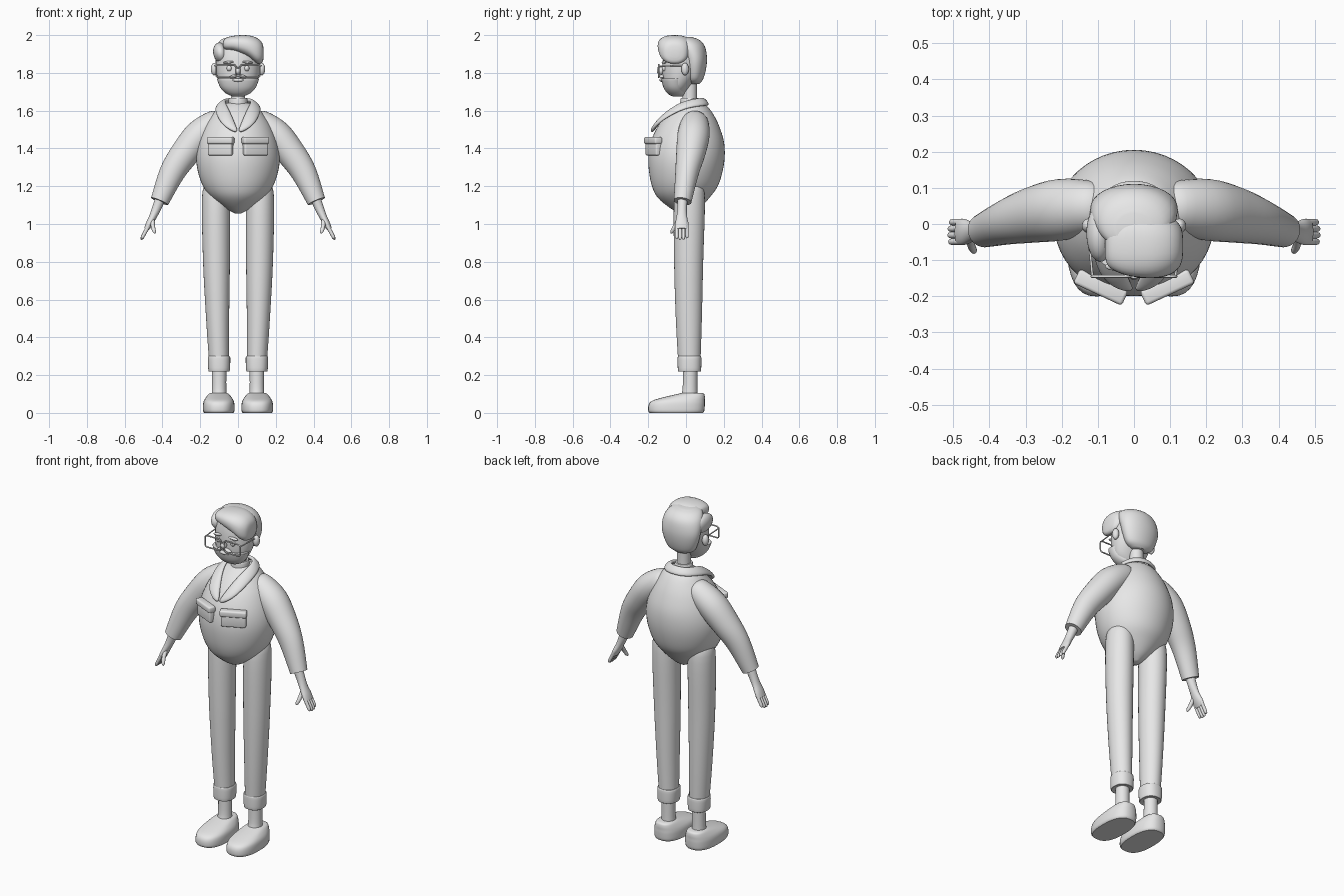
import bpy, bmesh, math
from mathutils import Vector as V

cube = bpy.data.objects.get("Cube")
if cube:
    bpy.data.objects.remove(cube)

GREY = bpy.data.materials.new("plain grey")
GREY.use_nodes = True
GREY.diffuse_color = (0.8, 0.8, 0.8, 1)
GREY.node_tree.nodes["Principled BSDF"].inputs["Base Color"].default_value = (0.8, 0.8, 0.8, 1)


def finish(ob, mirror=False, angle=40):
    ob.data.materials.clear()
    ob.data.materials.append(GREY)
    bpy.ops.object.select_all(action='DESELECT')
    ob.select_set(True)
    bpy.context.view_layer.objects.active = ob
    bpy.ops.object.shade_smooth_by_angle(angle=math.radians(angle))
    if mirror:
        ob.modifiers.new("mirror", 'MIRROR').use_mirror_merge = False
    return ob


def from_bmesh(name, bm, mirror=False, angle=40):
    bmesh.ops.recalc_face_normals(bm, faces=bm.faces)
    me = bpy.data.meshes.new(name)
    bm.to_mesh(me)
    bm.free()
    ob = bpy.data.objects.new(name, me)
    bpy.context.collection.objects.link(ob)
    return finish(ob, mirror, angle)


def catmull(a, b, c, d, t):
    return 0.5 * (2 * b + (c - a) * t + (2 * a - 5 * b + 4 * c - d) * t * t
                  + (3 * b - a - 3 * c + d) * t ** 3)


def loft(name, rings, mirror=False, power=2, n=32, steps=4):
    """Skin smoothly interpolated rings, each (centre, u axis, v axis)."""
    ext = [rings[0]] + rings + [rings[-1]]
    dense = []
    for i in range(len(rings) - 1):
        for s in range(steps):
            dense.append([catmull(*(ext[i + k][j] for k in range(4)), s / steps) for j in range(3)])
    dense.append(rings[-1])
    bm = bmesh.new()
    rows = []
    for c, u, v in dense:
        row = []
        for k in range(n):
            a = math.tau * k / n
            co, si = math.cos(a), math.sin(a)
            row.append(bm.verts.new(c + u * math.copysign(abs(co) ** (2 / power), co)
                                    + v * math.copysign(abs(si) ** (2 / power), si)))
        rows.append(row)
    for r, q in zip(rows, rows[1:]):
        for k in range(n):
            bm.faces.new((r[k], r[(k + 1) % n], q[(k + 1) % n], q[k]))
    bm.faces.new(rows[0])
    bm.faces.new(rows[-1])
    return from_bmesh(name, bm, mirror)


def stack(name, rows, cx=0.0, **kw):
    """Upright form from rows of (z, half width, front y, back y)."""
    return loft(name, [(V((cx, (f + b) / 2, z)), V((h, 0, 0)), V((0, (b - f) / 2, 0)))
                       for z, h, f, b in rows], **kw)


def limb(name, rows, **kw):
    """Tube through rows of (x, y, z, radius, depth radius)."""
    pts = [V(r[:3]) for r in rows]
    rings = []
    for i, r in enumerate(rows):
        t = pts[min(i + 1, len(pts) - 1)] - pts[max(i - 1, 0)]
        u = V((0, 1, 0)).cross(t).normalized()
        rings.append((pts[i], u * r[3], t.cross(u).normalized() * r[4]))
    return loft(name, rings, **kw)


def ball(name, loc, size, mirror=False, tilt=0):
    bm = bmesh.new()
    bmesh.ops.create_uvsphere(bm, u_segments=24, v_segments=14, radius=1)
    bmesh.ops.scale(bm, vec=size, verts=bm.verts)
    ca, sa = math.cos(tilt), math.sin(tilt)
    for v in bm.verts:
        x, y, z = v.co
        v.co = V((x * ca + z * sa, y, z * ca - x * sa)) + V(loc)
    return from_bmesh(name, bm, mirror)


def plate(name, loc, size, turn):
    bm = bmesh.new()
    bmesh.ops.create_cube(bm, size=1)
    bmesh.ops.scale(bm, vec=size, verts=bm.verts)
    bmesh.ops.bevel(bm, geom=bm.edges[:], offset=0.009, segments=3, affect='EDGES', profile=0.5)
    ca, sa = math.cos(turn), math.sin(turn)
    for v in bm.verts:
        x, y, z = v.co
        v.co = V((x * ca - y * sa, x * sa + y * ca, z)) + V(loc)
    return from_bmesh(name, bm, True)


def wire(name, pts, radius, closed=False, mirror=False):
    cu = bpy.data.curves.new(name, 'CURVE')
    cu.dimensions = '3D'
    cu.bevel_depth = radius
    cu.use_fill_caps = True
    sp = cu.splines.new('POLY')
    sp.points.add(len(pts) - 1)
    for p, co in zip(sp.points, pts):
        p.co = (*co, 1)
    sp.use_cyclic_u = closed
    ob = bpy.data.objects.new(name, cu)
    bpy.context.collection.objects.link(ob)
    bpy.ops.object.select_all(action='DESELECT')
    ob.select_set(True)
    bpy.context.view_layer.objects.active = ob
    bpy.ops.object.convert(target='MESH')
    return finish(bpy.context.view_layer.objects.active, mirror)


# Round jacket body
stack("jacket_body", [(1.055, .015, -.03, .03), (1.085, .07, -.085, .075), (1.14, .14, -.15, .125),
                      (1.2, .185, -.18, .168), (1.28, .213, -.196, .194), (1.36, .221, -.199, .205),
                      (1.44, .207, -.185, .2), (1.52, .175, -.147, .175), (1.58, .135, -.1, .145),
                      (1.62, .1, -.055, .115), (1.64, .06, -.025, .085)], n=48)

# Collar and lapels, one side mirrored
bm = bmesh.new()
edges = [((0, .085, 1.665), (0, .125, 1.63)), ((.05, .074, 1.662), (.075, .106, 1.627)),
         ((.07, .02, 1.655), (.118, .03, 1.62)), ((.062, -.04, 1.633), (.122, -.05, 1.595)),
         ((.038, -.1, 1.588), (.098, -.143, 1.54)), ((.016, -.148, 1.53), (.055, -.176, 1.502)),
         ((.002, -.176, 1.488), (.01, -.182, 1.482))]
rows = [[bm.verts.new(p) for p in (a, V(a).lerp(V(b), .5) + V((0, -.004, .008)), b)] for a, b in edges]
for r, q in zip(rows, rows[1:]):
    for k in range(2):
        bm.faces.new((r[k], r[k + 1], q[k + 1], q[k]))
collar = from_bmesh("collar", bm, True, 80)
collar.modifiers["mirror"].use_mirror_merge = True
solid = collar.modifiers.new("thickness", 'SOLIDIFY')
solid.thickness = 0.02
solid.offset = 0
collar.modifiers.new("round", 'SUBSURF').levels = 2
collar.modifiers["round"].render_levels = 2

# Chest pockets
plate("pocket", (.092, -.172, 1.402), (.138, .036, .078), math.radians(25))
plate("pocket_flap", (.092, -.175, 1.442), (.148, .044, .036), math.radians(25))

# Sleeves and hands
limb("sleeve", [(.075, .045, 1.56, .035, .04), (.11, .047, 1.54, .068, .07), (.2, .04, 1.472, .082, .085),
                (.28, .025, 1.375, .077, .077), (.35, .005, 1.27, .067, .062), (.415, -.018, 1.12, .049, .047)],
     mirror=True)
limb("wrist_and_palm", [(.405, -.018, 1.15, .028, .028), (.43, -.02, 1.085, .024, .025),
                        (.45, -.022, 1.04, .02, .028), (.47, -.022, 1.0, .018, .036),
                        (.485, -.022, .972, .013, .036)], mirror=True)
for i, length in enumerate((.9, 1, .97, .8)):
    y = -.049 + i * .018
    limb("finger", [(.473, y, .99, .01, .009), (.49, y, .96, .01, .009),
                    (.488 + .018 * length, y, .96 - .03 * length, .009, .009),
                    (.488 + .023 * length, y, .96 - .04 * length, .006, .006),
                    (.488 + .025 * length, y, .96 - .044 * length, .001, .001)], mirror=True, n=12, steps=3)
limb("thumb", [(.453, -.038, 1.02, .012, .012), (.45, -.06, .985, .011, .011),
               (.443, -.074, .96, .009, .009), (.44, -.079, .95, .002, .002)], mirror=True, n=12)

# Trousers, turn-ups, ankles and shoes
leg_rows = [(1.235, .115, .02, 0, .04), (1.21, .115, .06, -.045, .085), (1.12, .117, .074, -.064, .1),
            (.8, .114, .071, -.063, .091), (.5, .108, .061, -.054, .084), (.28, .101, .053, -.042, .077)]
loft("trouser_leg", [(V((c, (f + b) / 2, z)), V((h, 0, 0)), V((0, (b - f) / 2, 0)))
                     for z, c, h, f, b in leg_rows], mirror=True)
stack("trouser_cuff", [(.22, .05, -.036, .074), (.226, .057, -.043, .08), (.292, .059, -.044, .081),
                       (.3, .052, -.04, .075)], cx=.1, mirror=True, power=2.3)
stack("ankle", [(.08, .041, -.03, .062), (.13, .038, -.018, .06), (.25, .038, -.015, .06)], cx=.1, mirror=True)
stack("shoe", [(0, .077, -.192, .09), (.012, .083, -.2, .097), (.045, .083, -.197, .1), (.066, .078, -.175, .1),
               (.085, .066, -.11, .1), (.1, .053, -.045, .096), (.106, .042, -.02, .085)],
      cx=.102, mirror=True, power=2.5)

# Neck and shirt band
stack("neck", [(1.58, .042, -.022, .062), (1.66, .038, -.018, .058), (1.74, .038, -.018, .058)])
stack("shirt_band", [(1.6, .053, -.033, .073), (1.655, .05, -.03, .07), (1.668, .046, -.026, .066)])

# Head, beard and face
stack("head", [(1.685, .035, -.075, -.01), (1.7, .066, -.097, .002), (1.73, .092, -.115, .025),
               (1.78, .109, -.124, .06), (1.84, .116, -.125, .08), (1.9, .114, -.118, .08),
               (1.95, .09, -.1, .06), (1.97, .03, -.05, .02)])
stack("beard", [(1.676, .03, -.072, -.02), (1.69, .062, -.097, -.006), (1.72, .092, -.118, -.004),
                (1.765, .111, -.131, 0), (1.77, .108, -.125, 0)], power=2.2)
ball("ear", (.126, -.005, 1.82), (.018, .02, .033), True)
ball("nose", (0, -.135, 1.81), (.016, .02, .019))
ball("eye", (.046, -.112, 1.824), (.014, .016, .016), True)
ball("eyebrow", (.05, -.117, 1.856), (.03, .012, .007), True, .1)
ball("moustache", (.02, -.127, 1.782), (.026, .013, .009), True, .25)
ball("lips", (0, -.131, 1.762), (.03, .01, .009))

# Hair: back cap, swept quiff and small side lobe
stack("hair_back", [(1.742, .045, .02, .07), (1.765, .085, 0, .09), (1.82, .11, -.012, .106),
                    (1.88, .121, -.025, .111), (1.94, .115, -.06, .1), (1.975, .09, -.075, .07),
                    (1.99, .05, -.06, .03)])
quiff = [(-.08, 1.953, .008, .03), (-.068, 1.953, .03, .06), (-.02, 1.955, .042, .082), (.05, 1.942, .057, .09),
         (.1, 1.918, .067, .08), (.128, 1.906, .052, .055), (.136, 1.902, .02, .022)]
loft("hair_quiff", [(V((x, -.06, z)), V((0, h, 0)), V((0, 0, d))) for x, z, d, h in quiff], power=2.4)
ball("hair_side_lobe", (-.093, -.025, 1.905), (.038, .08, .056), tilt=-.2)

# Spectacles
outline = []
for qx, qz, start in ((1, 1, 0), (-1, 1, 90), (-1, -1, 180), (1, -1, 270)):
    for k in range(5):
        a = math.radians(start + k * 22.5)
        outline.append((.064 + qx * .038 + .014 * math.cos(a), -.145,
                        1.81 + qz * .02 + .014 * math.sin(a)))
wire("spectacle_rim", outline, .004, True, True)
wire("spectacle_bridge", [(-.014, -.145, 1.824), (0, -.148, 1.828), (.014, -.145, 1.824)], .0035)
wire("spectacle_temple", [(.115, -.145, 1.835), (.122, -.07, 1.837), (.124, .005, 1.838)], .0035, False, True)
